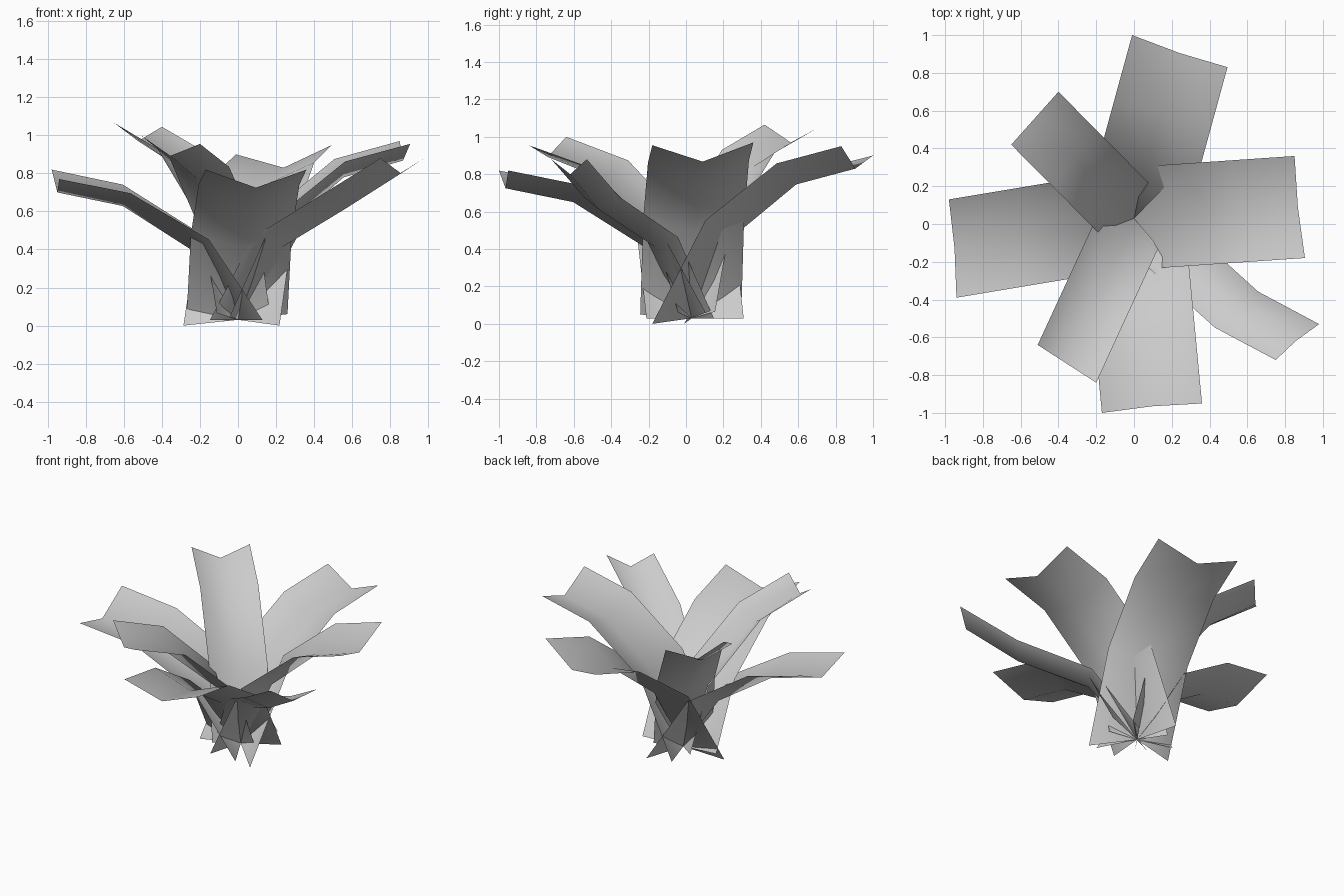
import bpy
from mathutils import Vector

cube = bpy.data.objects.get("Cube")
if cube:
    bpy.data.objects.remove(cube)

# One plain grey for the whole plant
grey = bpy.data.materials.new("pale_grey")
grey.use_nodes = True
grey.diffuse_color = (0.6, 0.6, 0.6, 1)
grey.node_tree.nodes["Principled BSDF"].inputs["Base Color"].default_value = grey.diffuse_color

# Every midrib starts here
ROOT = Vector((0, 0.03, 0.03))

# Rows above the root: edge reach, edge height (both as a share of the tip),
# then how far the midrib sits outward from and below the edges
BROAD = [(0.18, 0.57, 0.07, 0.07), (0.61, 0.9, 0.02, 0.09), (1, 1, -0.01, 0.095)]
NARROW = [(0.125, 0.49, 0.06, 0.045), (0.57, 0.87, 0.04, 0.08), (1, 1, 0, 0.085)]
SLENDER = [(0.24, 0.51, 0.05, 0.05), (0.68, 0.765, 0.02, 0.07), (1, 1, -0.01, 0.08)]


def add_leaf(name, side_a, side_b, rows, root_back, root_height, bow=0):
    """Folded strip from the root to a tip between two corners.
    root_back and root_height place the lowest edge corners."""
    a, b = Vector(side_a), Vector(side_b)
    reach_out, half = (a + b) / 2 - ROOT, (b - a) / 2
    outward = Vector((reach_out.x, reach_out.y, 0)).normalized()
    flat_half = Vector((half.x, half.y, 0))
    sideways = flat_half.normalized()

    # Bottom row, folded around the shared root point
    base = ROOT - outward * root_back
    base.z = root_height
    verts, faces = [base - flat_half, ROOT, base + flat_half], []
    for reach, height, out, drop in rows:
        mid = ROOT + outward * reach_out.to_2d().length * reach
        mid.z += reach_out.z * height
        mid -= sideways * bow * reach * reach * (1 - reach)
        across = flat_half + Vector((0, 0, half.z * height))
        rib = mid + outward * out - Vector((0, 0, drop))
        verts += [mid - across, rib, mid + across]
    for row in range(len(rows)):
        for col in range(2):
            i = row * 3 + col
            faces.append((i, i + 1, i + 4, i + 3))

    mesh = bpy.data.meshes.new(name)
    mesh.from_pydata(verts, [], faces)
    mesh.materials.append(grey)
    for face in mesh.polygons:
        face.use_smooth = True
    leaf = bpy.data.objects.new(name, mesh)
    bpy.context.collection.objects.link(leaf)


# Broad leaves
add_leaf("front_leaf", (-0.17, -1, 0.82), (0.36, -0.95, 0.82), BROAD, 0.05, 0.06)
add_leaf("left_leaf", (0.905, -0.18, 0.955), (0.85, 0.36, 0.97), BROAD, 0.07, 0.05)
add_leaf("back_leaf", (0.495, 0.83, 0.95), (-0.01, 1, 0.9), BROAD, 0.13, 0)
add_leaf("right_leaf", (-0.98, 0.13, 0.82), (-0.94, -0.39, 0.77), BROAD, 0.11, 0.03)

# Narrow leaves
add_leaf("back_right_leaf", (-0.4, 0.7, 1.045), (-0.65, 0.42, 1.065), NARROW, 0.02, 0.065)
add_leaf("front_right_leaf", (-0.51, -0.64, 1), (-0.2, -0.84, 0.955), NARROW, 0.03, 0.06)
add_leaf("front_left_leaf", (0.75, -0.72, 0.88), (0.98, -0.53, 0.88), SLENDER, 0.04, 0.03, 0.4)
